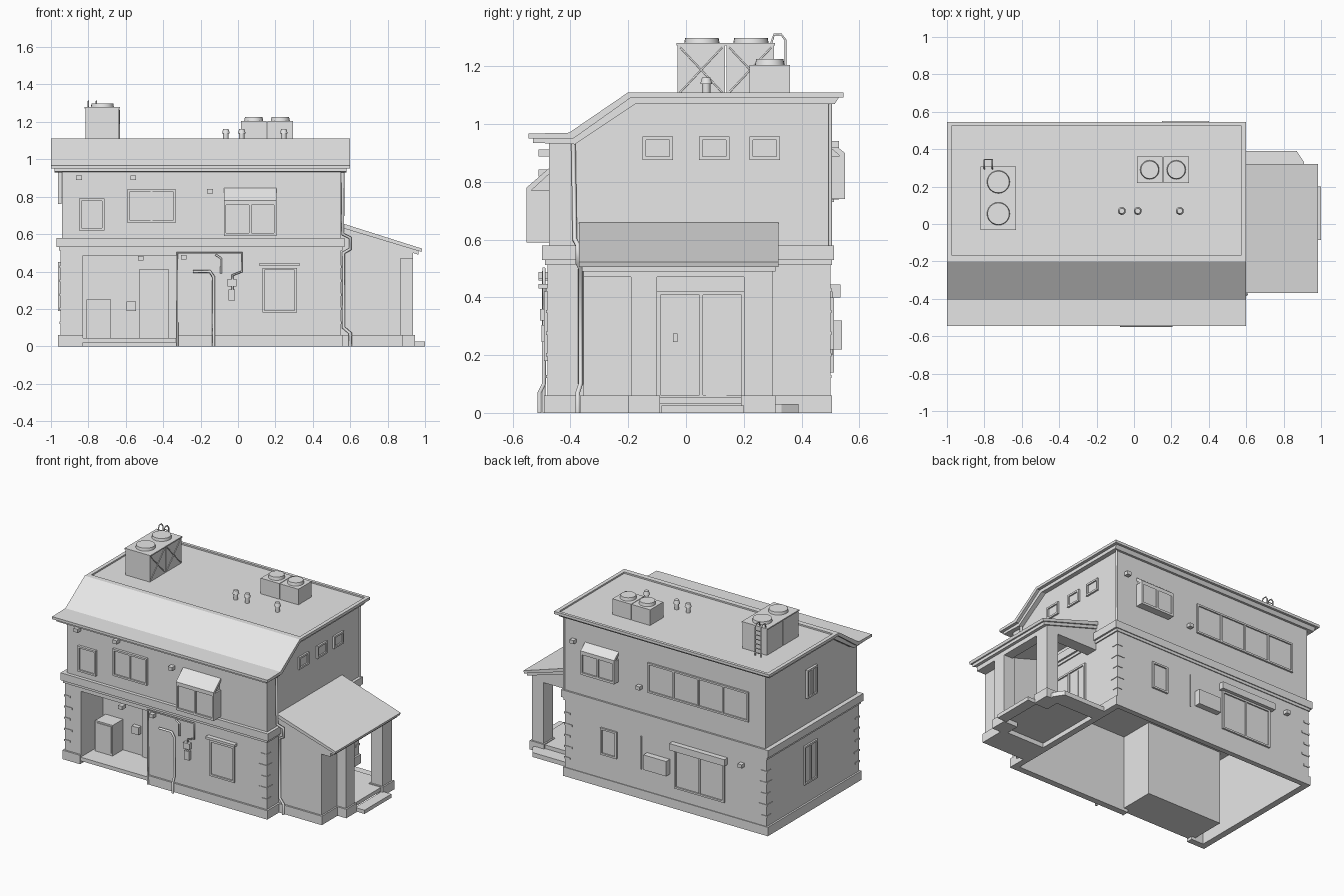
import bpy, bmesh, math
from mathutils import Vector

cube = bpy.data.objects.get("Cube")
if cube:
    bpy.data.objects.remove(cube, do_unlink=True)

grey = bpy.data.materials.new("plain grey")
grey.use_nodes = True
grey.diffuse_color = (0.8, 0.8, 0.8, 1)
grey.node_tree.nodes["Principled BSDF"].inputs["Base Color"].default_value = (0.8, 0.8, 0.8, 1)


def finish(name, bm):
    bmesh.ops.recalc_face_normals(bm, faces=bm.faces)
    me = bpy.data.meshes.new(name)
    bm.to_mesh(me)
    bm.free()
    me.materials.append(grey)
    ob = bpy.data.objects.new(name, me)
    bpy.context.collection.objects.link(ob)
    return ob


def box(name, x0, x1, y0, y1, z0, z1):
    bm = bmesh.new()
    bmesh.ops.create_cube(bm, size=1)
    for v in bm.verts:
        v.co = ((x0 + x1) / 2 + v.co.x * (x1 - x0),
                (y0 + y1) / 2 + v.co.y * (y1 - y0),
                (z0 + z1) / 2 + v.co.z * (z1 - z0))
    return finish(name, bm)


def prism(name, axis, a0, a1, profile):
    """Extrude a 2D profile along an axis from a0 to a1."""
    place = {"x": lambda a, p: (a, p[0], p[1]),
             "y": lambda a, p: (p[0], a, p[1]),
             "z": lambda a, p: (p[0], p[1], a)}[axis]
    bm = bmesh.new()
    face = bm.faces.new([bm.verts.new(place(a0, p)) for p in profile])
    new = bmesh.ops.extrude_face_region(bm, geom=[face])["geom"]
    shift = Vector(place(a1 - a0, (0, 0)))
    bmesh.ops.translate(bm, vec=shift, verts=[g for g in new if isinstance(g, bmesh.types.BMVert)])
    return finish(name, bm)


def smooth(ob):
    bpy.ops.object.select_all(action="DESELECT")
    ob.select_set(True)
    bpy.context.view_layer.objects.active = ob
    bpy.ops.object.shade_smooth_by_angle()


def disc(name, x, y, z0, z1, r0, r1):
    bm = bmesh.new()
    bmesh.ops.create_cone(bm, cap_ends=True, segments=24, radius1=r0, radius2=r1, depth=z1 - z0)
    bmesh.ops.translate(bm, vec=(x, y, (z0 + z1) / 2), verts=bm.verts)
    ob = finish(name, bm)
    smooth(ob)
    return ob


def pipe(name, points, r=0.006):
    cu = bpy.data.curves.new(name, "CURVE")
    cu.dimensions = "3D"
    cu.bevel_depth, cu.bevel_resolution, cu.use_fill_caps = r, 1, True
    sp = cu.splines.new("POLY")
    sp.points.add(len(points) - 1)
    for p, co in zip(sp.points, points):
        p.co = (*co, 1)
    cu.materials.append(grey)
    ob = bpy.data.objects.new(name, cu)
    bpy.context.collection.objects.link(ob)
    bpy.ops.object.select_all(action="DESELECT")
    ob.select_set(True)
    bpy.context.view_layer.objects.active = ob
    bpy.ops.object.convert(target="MESH")


L, R, F, B = -0.95, 0.55, -0.48, 0.50      # outer wall planes
BAND = 0.53


def on_wall(name, side, u0, u1, z0, z1, d0, d1):
    """Box on a wall; u runs along it and d outwards from it."""
    if side == "front":
        return box(name, u0, u1, F - d1, F - d0, z0, z1)
    if side == "back":
        return box(name, u0, u1, B + d0, B + d1, z0, z1)
    if side == "left":
        return box(name, R + d0, R + d1, u0, u1, z0, z1)
    return box(name, L - d1, L - d0, u0, u1, z0, z1)


def window(name, side, u0, u1, z0, z1, panes=1, t=0.012, d=0.012):
    on_wall(name + "_pane", side, u0, u1, z0, z1, -0.005, 0.003)
    for z in (z0, z1 - t):
        on_wall(name + "_rail", side, u0, u1, z, z + t, -0.005, d)
    for i in range(panes + 1):
        u = u0 + (u1 - u0 - t) * i / panes
        on_wall(name + "_bar", side, u, u + t, z0, z1, -0.005, d - 0.002 * (0 < i < panes))


# Ground floor: open-bottomed shell with a recessed entrance
RX0, RX1, RY, T = -0.83, -0.33, -0.25, 0.03
box("back_wall", L, R, B - T, B, 0, BAND)
box("right_wall", L, L + T, F, B, 0, BAND)
box("left_wall", R - T, R, F, B, 0, BAND)
box("front_wall_end", L, RX0, F, F + T, 0, BAND)
box("front_wall", RX1, R, F, F + T, 0, BAND)
box("recess_lintel", RX0, RX1, F, RY, 0.485, BAND)
box("recess_back", RX0 - T, RX1 + T, RY, RY + T, 0.02, BAND)
box("recess_side_right", RX0 - T, RX0, F, RY, 0.02, BAND)
box("recess_side_left", RX1, RX1 + T, F, RY, 0.02, BAND)
box("recess_floor", RX0, RX1, F - 0.005, RY, 0.02, 0.045)

# Plinth
P = 0.012
box("plinth_back", L - P, R + P, B - T, B + 0.005, 0, 0.06)
box("plinth_right", L - P, L + T, F - P, B, 0, 0.06)
box("plinth_left", R - T, R + P, F - P, B, 0, 0.06)
box("plinth_front_end", L, RX0, F - P, F + T, 0, 0.06)
box("plinth_front", RX1, R, F - P, F + T, 0, 0.06)

# Floor band and upper storey
box("floor_band", L - 0.02, R + 0.02, F - 0.018, B + 0.012, BAND, 0.58)
box("band_trim", L - 0.008, R + 0.008, F - 0.008, B + 0.006, 0.512, BAND + 0.001)
prism("upper_storey", "x", L + 0.01, R,
      [(F + 0.005, 0.57), (B, 0.57), (B, 1.08), (-0.18, 1.08), (-0.4, 0.94), (F + 0.005, 0.94)])

# Roof: two stepped slabs and a low rim
prism("roof_slab", "x", -1.0, 0.6,
      [(-0.545, 0.95), (-0.39, 0.95), (-0.19, 1.092), (0.545, 1.092), (0.545, 1.1),
       (-0.2, 1.1), (-0.2, 1.11), (-0.405, 0.97), (-0.545, 0.967)])
prism("roof_eave", "x", -0.98, 0.58,
      [(-0.53, 0.935), (-0.385, 0.93), (-0.175, 1.07), (0.515, 1.07), (0.53, 1.093),
       (-0.19, 1.093), (-0.39, 0.951), (-0.53, 0.951)])
box("rim_front", -1.0, 0.6, -0.2, -0.165, 1.095, 1.11)
box("rim_back", -1.0, 0.6, 0.525, 0.545, 1.092, 1.11)
for x in (-1.0, 0.575):
    box("rim_side", x, x + 0.025, -0.2, 0.545, 1.092, 1.11)

# Side porch
prism("porch_front_wall", "y", -0.355, -0.19,
      [(R, 0), (0.87, 0), (0.87, 0.54), (R, 0.64)])
prism("porch_back_beam", "y", 0.22, 0.30,
      [(R, 0.47), (0.935, 0.47), (0.935, 0.525), (R, 0.64)])
box("porch_side_beam", 0.87, 0.935, -0.355, 0.30, 0.47, 0.525)
box("porch_plinth_front", R, 0.88, -0.367, -0.18, 0, 0.06)
for y0, y1 in ((-0.19, -0.10), (0.20, 0.30)):
    box("porch_column", 0.85, 0.935, y0, y1, 0, 0.5)
    box("porch_column_plinth", 0.84, 0.945, y0 - 0.01, y1 + 0.01, 0, 0.06)
box("porch_floor", R, 0.93, -0.19, 0.30, 0.03, 0.055)
box("porch_step", 0.93, 1.0, -0.085, 0.2, 0, 0.025)
prism("porch_back_step", "z", 0.0, 0.03, [(R, 0.28), (0.91, 0.28), (0.91, 0.33), (0.87, 0.39), (R, 0.39)])
prism("porch_roof", "y", -0.37, 0.32,
      [(R, 0.635), (0.98, 0.505), (0.985, 0.522), (R, 0.66)])
prism("porch_roof_trim", "y", -0.36, 0.31,
      [(R, 0.615), (0.965, 0.49), (0.965, 0.515), (R, 0.64)])
window("porch_door", "left", -0.1, 0.205, 0.05, 0.42, 2)
on_wall("porch_door_panel", "left", 0.07, 0.14, 0.06, 0.395, 0, 0.008)
on_wall("porch_door_handle", "left", -0.045, -0.03, 0.245, 0.275, 0, 0.025)

# Windows
for y in (-0.15, 0.045, 0.22):
    window("gable_window", "left", y, y + 0.105, 0.875, 0.957)
window("front_window_small", "front", -0.85, -0.715, 0.62, 0.79)
window("front_window_double", "front", -0.59, -0.335, 0.66, 0.84, 2)
window("front_window_lower", "front", 0.13, 0.315, 0.18, 0.42)
on_wall("front_window_hood", "front", 0.115, 0.33, 0.43, 0.446, -0.01, 0.03)
window("back_window_wide", "back", -0.82, -0.07, 0.73, 0.93, 4)
window("back_window_small", "back", 0.16, 0.28, 0.22, 0.40)
window("back_window_lower", "back", -0.64, -0.27, 0.14, 0.40, 2)
on_wall("back_window_hood", "back", -0.66, -0.25, 0.4, 0.445, -0.01, 0.035)
window("side_window_lower", "right", -0.03, 0.11, 0.19, 0.45, 2)
window("side_window_upper", "right", -0.03, 0.08, 0.76, 0.95, 2)

# Bay windows with sloping hoods
for name, s, wall, x0, x1, z0, zm, z1, d in (("front_bay", -1, -F, -0.075, 0.205, 0.59, 0.77, 0.86, 0.072),
                                            ("back_bay", 1, B, 0.15, 0.40, 0.74, 0.89, 0.955, 0.05)):
    prism(name, "x", x0 + 0.01, x1 - 0.01,
          [(s * (wall - 0.02), z0), (s * (wall + d - 0.01), z0), (s * (wall + d - 0.01), zm), (s * (wall - 0.02), z1 - 0.01)])
    prism(name + "_hood", "x", x0, x1,
          [(s * (wall - 0.02), z1 - 0.02), (s * (wall + d), zm - 0.015), (s * (wall + d), zm + 0.01), (s * (wall - 0.02), z1)])
    side = name.split("_")[0]
    on_wall(name + "_sill", side, x0, x1, z0, z0 + 0.015, -0.01, d)
    for x in (x0, (x0 + x1) / 2 - 0.006, x1 - 0.012):
        on_wall(name + "_bar", side, x, x + 0.012, z0, zm, -0.01, d)

# Entrance recess contents
box("cabinet", -0.81, -0.68, -0.36, RY, 0.045, 0.25)
box("cabinet_door", -0.80, -0.69, -0.365, -0.36, 0.06, 0.24)
box("entrance_door", -0.53, -0.37, RY - 0.015, RY, 0.045, 0.41)
box("letter_box", -0.595, -0.545, RY - 0.03, RY, 0.19, 0.24)

# Wall fittings
on_wall("meter_upper", "front", -0.055, -0.008, 0.32, 0.36, 0, 0.025)
on_wall("meter_lower", "front", -0.05, -0.015, 0.245, 0.305, 0, 0.02)
on_wall("cooling_unit", "back", -0.23, -0.06, 0.22, 0.32, 0, 0.04)
for side, u, z in (("front", -0.15, 0.83), ("front", -0.52, 0.47), ("front", -0.29, 0.475), ("front", -0.85, 0.9),
                   ("front", -0.56, 0.9), ("back", -0.01, 0.75), ("back", -0.77, 0.43), ("back", 0.48, 0.93)):
    on_wall("wall_lamp", side, u - 0.015, u + 0.015, z - 0.012, z + 0.012, -0.01, 0.03)
Y = F - 0.012
pipe("supply_pipe", [(-0.325, Y, 0), (-0.325, Y, 0.5), (0.02, Y, 0.5), (0.02, Y, 0.4), (-0.03, Y, 0.38), (-0.03, Y, 0.3)])
pipe("waste_pipe", [(-0.13, Y - 0.015, 0), (-0.13, Y - 0.015, 0.07), (-0.13, Y, 0.1), (-0.13, Y, 0.37), (-0.15, Y, 0.4), (-0.24, Y, 0.4)], 0.008)
pipe("cable_pipe", [(-0.12, Y, 0.49), (-0.09, Y, 0.47), (-0.09, Y, 0.39)])
pipe("front_drain", [(0.56, -0.39, 0.94), (0.56, -0.385, 0.6), (0.6, -0.375, 0.58), (0.6, -0.375, 0.52),
                     (0.565, -0.365, 0.5), (0.565, -0.365, 0.1), (0.6, -0.375, 0.07), (0.6, -0.375, 0)], 0.009)
pipe("back_drain", [(0.558, 0.5, 1.07), (0.558, 0.5, 0.55)], 0.007)
pipe("back_cable", [(-0.02, B + 0.004, 0.42), (-0.02, B + 0.004, 0.2)], 0.004)

# Corner bricks
for x, y in ((L, F), (R, F), (L, B), (R, B), (0.9, 0.27)):
    for i in range(5):
        z = 0.12 + 0.075 * i
        w = 0.04 + 0.015 * (i % 2)
        e = 0.004
        x0, x1 = (x - e, x + w) if x < 0 else (x - w, x + e)
        y0, y1 = (y - e, y + w) if y < 0 else (y - w, y + e)
        if x < 0.6:
            box("corner_brick", x0, x1, y0, y1, z, z + 0.012)

# Roof tanks, fan units, ladder and vents
for y in (-0.03, 0.14):
    box("water_tank", -0.815, -0.635, y, y + 0.165, 1.095, 1.275)
    disc("tank_lid", -0.725, y + 0.085, 1.27, 1.298, 0.063, 0.058)
    for a, b in ((y + 0.01, y + 0.155), (y + 0.155, y + 0.01)):
        pipe("tank_brace", [(-0.634, a, 1.11), (-0.634, b, 1.265)], 0.003)
box("tank_rim", -0.82, -0.63, -0.033, 0.308, 1.272, 1.28)
for x in (-0.80, -0.757):
    pipe("ladder_rail", [(x, 0.345, 1.1), (x, 0.345, 1.29), (x, 0.33, 1.31), (x, 0.305, 1.31), (x, 0.295, 1.28)], 0.004)
for i in range(6):
    pipe("ladder_rung", [(-0.80, 0.345, 1.12 + 0.03 * i), (-0.757, 0.345, 1.12 + 0.03 * i)], 0.003)
for x in (0.015, 0.157):
    box("fan_unit", x, x + 0.138, 0.22, 0.36, 1.095, 1.205)
    disc("fan_cover", x + 0.069, 0.29, 1.2, 1.225, 0.052, 0.047)
for x in (-0.065, 0.02, 0.245):
    disc("vent_pipe", x, 0.07, 1.095, 1.14, 0.014, 0.014)
    disc("vent_cap", x, 0.07, 1.138, 1.162, 0.021, 0.014)
